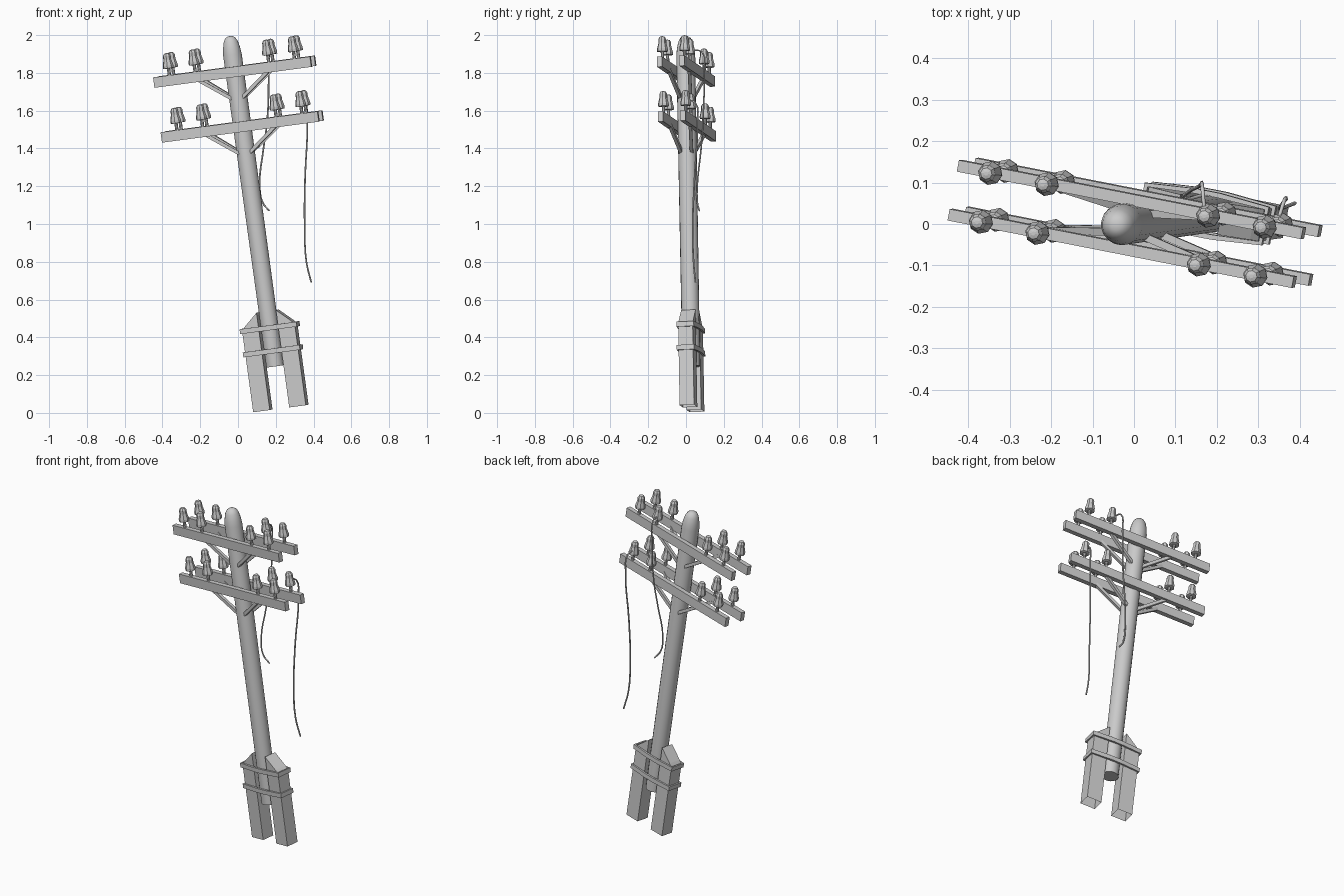
import bpy, bmesh, math
from mathutils import Matrix, Vector

if "Cube" in bpy.data.objects:
    bpy.data.objects.remove(bpy.data.objects["Cube"])

rad = math.radians
# Leaning frame: origin at the pole tip, local z runs along the pole
LEAN = (Matrix.Translation((-0.043, -0.003, 1.995)) @ Matrix.Rotation(rad(-7.8), 4, 'Y')
        @ Matrix.Rotation(rad(1.0), 4, 'X') @ Matrix.Rotation(rad(-11), 4, 'Z'))


def finish(name, bm, smooth=None):
    bmesh.ops.recalc_face_normals(bm, faces=bm.faces)
    me = bpy.data.meshes.new(name)
    bm.to_mesh(me)
    bm.free()
    ob = bpy.data.objects.new(name, me)
    bpy.context.collection.objects.link(ob)
    ob.matrix_world = LEAN
    if smooth:
        bpy.ops.object.select_all(action='DESELECT')
        ob.select_set(True)
        bpy.context.view_layer.objects.active = ob
        bpy.ops.object.shade_smooth_by_angle(angle=rad(smooth))
    return ob


def lathe(bm, profile, sides, at=(0, 0, 0)):
    """Revolve (radius, z) points; both ends are closed."""
    rings = []
    for r, z in profile:
        rings.append([bm.verts.new((at[0] + r * math.cos(2 * math.pi * i / sides),
                                    at[1] + r * math.sin(2 * math.pi * i / sides),
                                    at[2] + z)) for i in range(sides)])
    for a, b in zip(rings, rings[1:]):
        for i in range(sides):
            j = (i + 1) % sides
            bm.faces.new((a[i], a[j], b[j], b[i]))
    bm.faces.new(rings[0][::-1])
    bm.faces.new(rings[-1])


def box(bm, centre, size):
    m = Matrix.Translation(centre) @ Matrix.Diagonal((*size, 1))
    bmesh.ops.create_cube(bm, size=1, matrix=m)


def bar(bm, a, b, w):
    a, b = Vector(a), Vector(b)
    q = (b - a).to_track_quat('Z', 'Y').to_matrix().to_4x4()
    m = Matrix.Translation((a + b) / 2) @ q @ Matrix.Diagonal((w, w, (b - a).length, 1))
    bmesh.ops.create_cube(bm, size=1, matrix=m)


# Pole with rounded tip
bm = bmesh.new()
lathe(bm, [(0.047, -1.765), (0.05, -0.10), (0.046, -0.065), (0.038, -0.03),
           (0.027, -0.01), (0.012, -0.001)], 18)
finish("pole", bm, 40)

# Paired crossarms, braces and insulators on two levels
INSULATOR = [(0.019, 0.036), (0.029, 0.038), (0.029, 0.052), (0.021, 0.084),
             (0.021, 0.104), (0.014, 0.116), (0.005, 0.119)]
for level, z in (("upper", -0.190), ("lower", -0.483)):
    arms, braces, pins, caps = (bmesh.new() for _ in range(4))
    for sy in (-1, 1):
        box(arms, (0, sy * 0.06, z), (0.853, 0.028, 0.055))
        for sx in (-1, 1):
            bar(braces, (sx * 0.195, sy * 0.055, z - 0.015),
                (sx * 0.03, sy * 0.028, z - 0.14), 0.018)
            for x in (0.2, 0.34):
                base = (sx * x, sy * 0.06, z + 0.0275)
                lathe(pins, [(0.009, -0.005), (0.009, 0.05)], 8, base)
                lathe(caps, INSULATOR, 8, base)
    finish(level + "_crossarms", arms)
    finish(level + "_braces", braces)
    finish(level + "_insulator_pins", pins)
    finish(level + "_insulators", caps)

# Stub posts with slanted tops and open undersides
for side, sx in (("left", -1), ("right", 1)):
    bm = bmesh.new()
    outline = [(0.053, -1.99), (0.143, -1.99), (0.143, -1.555), (0.125, -1.535), (0.053, -1.47)]
    front, back = ([bm.verts.new((sx * x, y, z)) for x, z in outline] for y in (-0.039, 0.039))
    bm.faces.new(front)
    bm.faces.new(back[::-1])
    for i in range(1, 5):
        j = (i + 1) % 5
        bm.faces.new((front[i], front[j], back[j], back[i]))
    finish(side + "_stub_post", bm)

# Straps binding posts to pole
LOOP = [(-0.154, -0.047), (-0.03, -0.057), (0.03, -0.057), (0.154, -0.047),
        (0.154, 0.047), (0.03, 0.057), (-0.03, 0.057), (-0.154, 0.047)]
for name, z in (("upper_strap", -1.558), ("lower_strap", -1.682)):
    bm = bmesh.new()
    low, high = ([bm.verts.new((x, y, z + d)) for x, y in LOOP] for d in (-0.013, 0.013))
    for i in range(8):
        j = (i + 1) % 8
        bm.faces.new((low[i], low[j], high[j], high[i]))
    ob = finish(name, bm)
    mod = ob.modifiers.new("thickness", 'SOLIDIFY')
    mod.thickness = 0.012

# Broken hanging wires
WIRES = {
    "inner_wire": [(0.17, 0.03, 1.92), (0.165, 0.085, 1.91), (0.163, 0.095, 1.8),
                   (0.155, 0.09, 1.55), (0.135, 0.08, 1.4), (0.115, 0.06, 1.21),
                   (0.13, 0.06, 1.115), (0.165, 0.07, 1.07)],
    "outer_wire": [(0.345, 0.0, 1.66), (0.36, 0.05, 1.64), (0.367, 0.06, 1.54),
                   (0.355, 0.045, 1.24), (0.353, 0.035, 0.98), (0.362, 0.04, 0.8),
                   (0.388, 0.05, 0.69)],
}
for name, pts in WIRES.items():
    cu = bpy.data.curves.new(name, 'CURVE')
    cu.dimensions = '3D'
    cu.bevel_depth = 0.0045
    cu.bevel_resolution = 1
    cu.resolution_u = 4
    cu.use_fill_caps = True
    sp = cu.splines.new('BEZIER')
    sp.bezier_points.add(len(pts) - 1)
    for p, co in zip(sp.bezier_points, pts):
        p.co = co
        p.handle_left_type = p.handle_right_type = 'AUTO'
    ob = bpy.data.objects.new(name, cu)
    bpy.context.collection.objects.link(ob)
    bpy.ops.object.select_all(action='DESELECT')
    ob.select_set(True)
    bpy.context.view_layer.objects.active = ob
    bpy.ops.object.convert(target='MESH')
